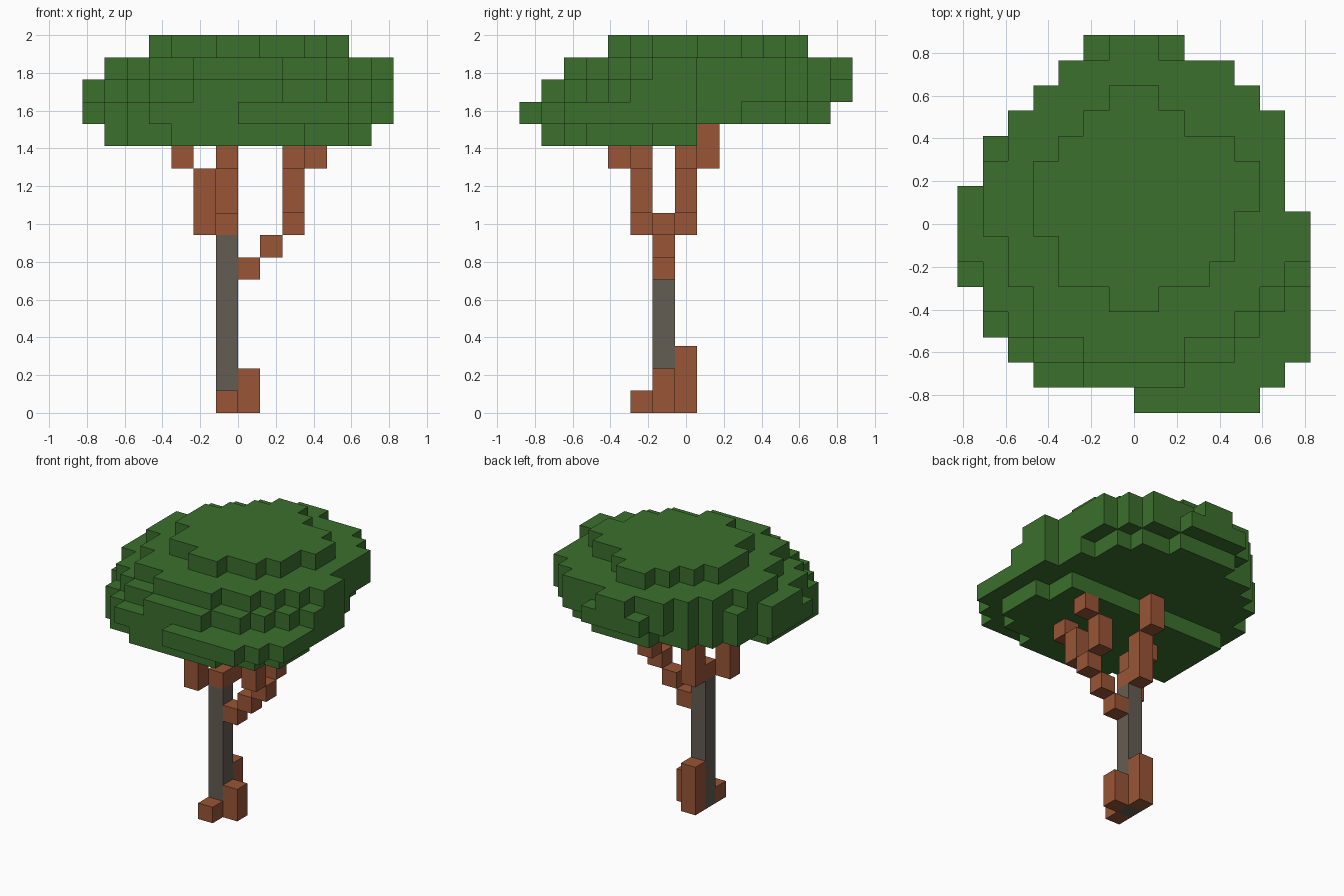
import bpy
import bmesh
import math
from mathutils import Vector

cube = bpy.data.objects.get("Cube")
if cube:
    bpy.data.objects.remove(cube, do_unlink=True)

UNIT = 2 / 17                              # edge length of one block
ORIGIN = Vector((-7, -7.5, 0)) * UNIT      # corner of the block grid


def make_material(name, color):
    mat = bpy.data.materials.new(name)
    mat.use_nodes = True
    mat.diffuse_color = color
    mat.node_tree.nodes["Principled BSDF"].inputs["Base Color"].default_value = color
    return mat


leaf_green = make_material("leaf green", (0.044, 0.162, 0.026, 1))
bark_brown = make_material("bark brown", (0.319, 0.091, 0.037, 1))
trunk_grey = make_material("trunk grey", (0.127, 0.109, 0.084, 1))


def build_blocks(name, cells, material):
    """Make the outer skin of a set of grid blocks, with flat areas merged."""
    bm = bmesh.new()
    corners = {}

    def corner(point):
        key = tuple(point)
        if key not in corners:
            corners[key] = bm.verts.new(ORIGIN + Vector(key) * UNIT)
        return corners[key]

    for cell in cells:
        for axis in range(3):
            u, v = (axis + 1) % 3, (axis + 2) % 3
            for side in (0, 1):
                neighbour = list(cell)
                neighbour[axis] += 2 * side - 1
                if tuple(neighbour) in cells:
                    continue
                loop = []
                for du, dv in ((0, 0), (1, 0), (1, 1), (0, 1)):
                    p = list(cell)
                    p[axis] += side
                    p[u] += du
                    p[v] += dv
                    loop.append(corner(p))
                bm.faces.new(loop if side else loop[::-1])

    bmesh.ops.dissolve_limit(bm, angle_limit=math.radians(1),
                             verts=bm.verts[:], edges=bm.edges[:])
    mesh = bpy.data.meshes.new(name)
    bm.to_mesh(mesh)
    bm.free()
    mesh.materials.append(material)
    obj = bpy.data.objects.new(name, mesh)
    bpy.context.collection.objects.link(obj)
    return obj


def column(x, y, bottom, height=1):
    return {(x, y, bottom + h) for h in range(height)}


def leaf_layer(level, first_row, spans):
    """One slab of leaves: each row, front to back, spans first to last block."""
    return {(x, first_row + row, level)
            for row, (start, end) in enumerate(spans)
            for x in range(start, end + 1)}


# Leaf canopy: five stepped slabs
canopy = leaf_layer(12, 1, [(4, 9), (2, 11), (1, 12), (1, 12), (1, 12), (1, 11), (1, 11)])
canopy |= leaf_layer(13, 0, [(7, 11), (3, 12), (2, 13), (1, 13), (1, 13), (0, 13), (0, 13),
                             (0, 13), (0, 12), (1, 12), (1, 11), (2, 11), (3, 10), (5, 8)])
canopy |= leaf_layer(14, 1, [(5, 8), (3, 10), (2, 11), (1, 12), (1, 13), (0, 13), (0, 13),
                             (0, 12), (1, 12), (1, 12), (2, 12), (3, 11), (4, 10), (5, 8)])
canopy |= leaf_layer(15, 2, [(5, 8), (3, 10), (3, 11), (2, 12), (2, 13), (1, 13), (1, 12),
                             (1, 12), (2, 12), (2, 12), (3, 11), (4, 10), (6, 7)])
canopy |= leaf_layer(16, 4, [(6, 7), (4, 9), (4, 10), (3, 10), (3, 11), (3, 11),
                             (4, 10), (5, 8), (6, 7)])
build_blocks("canopy", canopy, leaf_green)

# Trunk
build_blocks("trunk", column(6, 6, 0, 8), trunk_grey)

# Roots around the trunk foot
build_blocks("front_root", column(6, 5, 0), bark_brown)
build_blocks("left_root", column(7, 6, 0, 2), bark_brown)
build_blocks("back_root", column(6, 7, 0, 3), bark_brown)

# Branches
build_blocks("branch_fork", column(6, 6, 8), bark_brown)
build_blocks("back_branch", column(6, 7, 8, 3) | column(6, 8, 11, 2), bark_brown)
build_blocks("right_branch", column(5, 5, 8, 3) | column(4, 5, 11), bark_brown)
build_blocks("left_branch", column(7, 6, 6) | column(8, 6, 7) | column(9, 6, 8), bark_brown)
build_blocks("left_back_twig", column(9, 7, 9, 2) | column(10, 7, 11), bark_brown)
build_blocks("left_front_twig", column(9, 5, 9, 2) | column(9, 4, 11), bark_brown)
